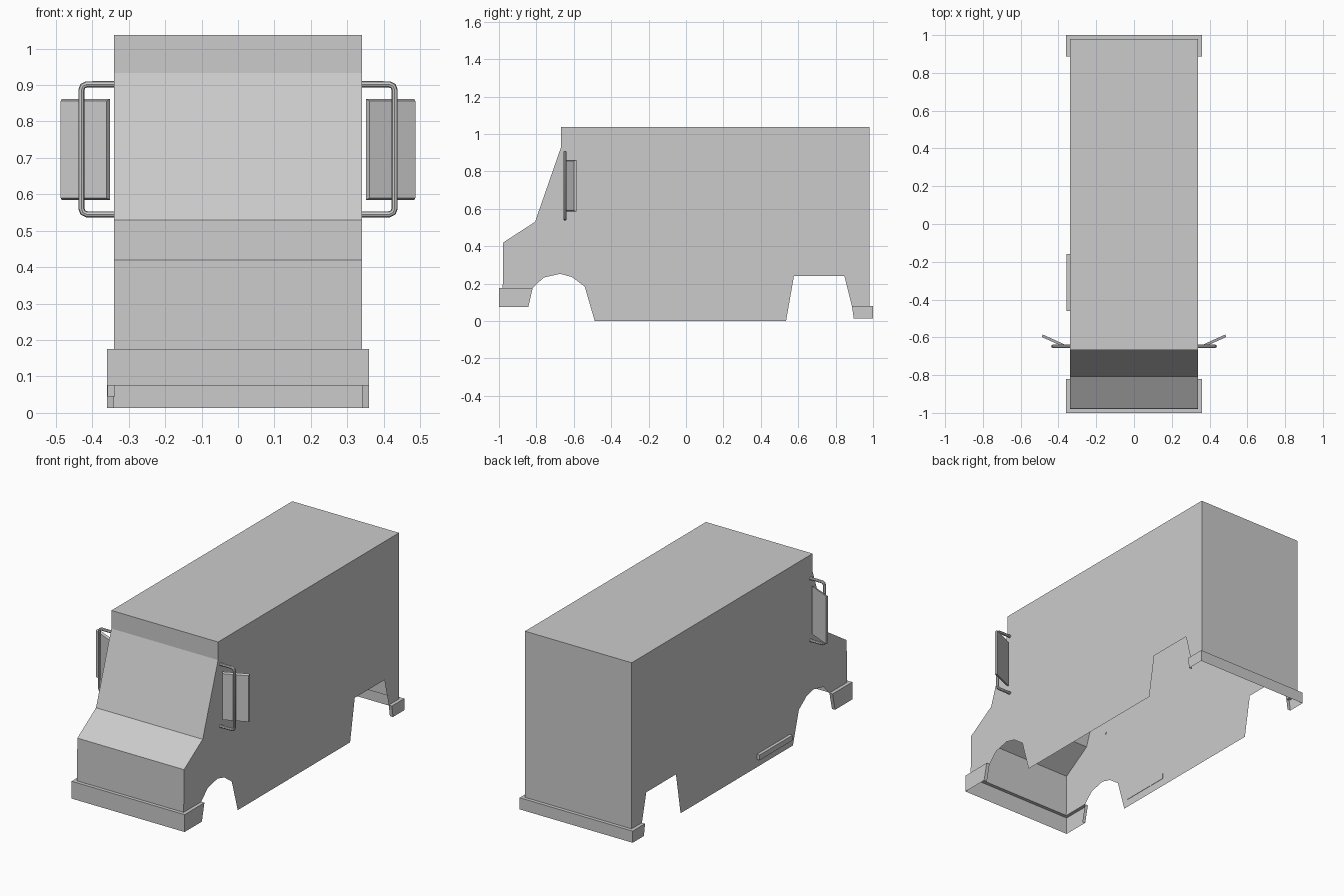
import bpy, bmesh
from mathutils import Vector

if "Cube" in bpy.data.objects:
    bpy.data.objects.remove(bpy.data.objects["Cube"])

W = 0.34      # half width of the body
LIP = 0.02    # how far bumpers stick out


def make(name, polys):
    """Mesh object from a list of polygons given as point lists."""
    bm = bmesh.new()
    for p in polys:
        bm.faces.new([bm.verts.new(c) for c in p])
    bmesh.ops.remove_doubles(bm, verts=bm.verts, dist=1e-5)
    bmesh.ops.recalc_face_normals(bm, faces=bm.faces)
    me = bpy.data.meshes.new(name)
    bm.to_mesh(me)
    bm.free()
    ob = bpy.data.objects.new(name, me)
    bpy.context.collection.objects.link(ob)
    return ob


def box_polys(lo, hi):
    """Frustum from two matching four-point rings."""
    return [lo, hi] + [[lo[i], lo[(i + 1) % 4], hi[(i + 1) % 4], hi[i]] for i in range(4)]


# Body shell: open underneath, side profile in (y, z)
skin = [(-0.98, 0.175), (-0.977, 0.42), (-0.807, 0.53), (-0.667, 0.933),
        (-0.667, 1.037), (0.98, 1.037), (0.98, 0.08)]
under = [(0.887, 0.08), (0.847, 0.24), (0.577, 0.24), (0.535, 0.0), (-0.488, 0.0),
         (-0.542, 0.185), (-0.61, 0.235), (-0.673, 0.252), (-0.762, 0.232), (-0.82, 0.175)]
polys = [[(x, y, z) for y, z in skin + under] for x in (-W, W)]
for (y0, z0), (y1, z1) in zip(skin, skin[1:]):
    polys.append([(-W, y0, z0), (W, y0, z0), (W, y1, z1), (-W, y1, z1)])
make("van_body", polys)


# Bumpers: wrap-around ledge and skirt with closed ends
def bumper(name, face, out, end_top, end_low, top, low):
    def ring(w, y, end, z):
        return [(w, end, z), (w, y, z), (-w, y, z), (-w, end, z)]
    a = ring(W, face, end_top, top)
    b = ring(W + LIP, out, end_top, top)
    c = ring(W + LIP, out, end_low, low)
    d = ring(W, face, end_low, low)
    polys = [[a[i], b[i], c[i], d[i]] for i in (0, 3)]
    for p, q in ((a, b), (b, c)):
        polys += [[p[i], p[i + 1], q[i + 1], q[i]] for i in range(3)]
    make(name, polys)


bumper("front_bumper", -0.98, -1.0, -0.82, -0.843, 0.175, 0.075)
bumper("rear_bumper", 0.98, 1.0, 0.887, 0.897, 0.08, 0.013)

# Side step on the left
make("side_step", box_polys(
    *[[(-0.358, -0.46, z), (-0.338, -0.46, z), (-0.338, -0.16, z), (-0.358, -0.16, z)]
      for z in (0.045, 0.075)]))

# Mirrors with looped brackets
for s, side in ((1, "right"), (-1, "left")):
    path = [(0.337, 0.902), (0.415, 0.902), (0.426, 0.897), (0.430, 0.886),
            (0.430, 0.561), (0.426, 0.550), (0.415, 0.545), (0.337, 0.545)]
    cu = bpy.data.curves.new(side + "_mirror_bracket", 'CURVE')
    cu.dimensions = '3D'
    cu.bevel_depth = 0.0085
    cu.bevel_resolution = 2
    cu.use_fill_caps = True
    sp = cu.splines.new('POLY')
    sp.points.add(len(path) - 1)
    for pt, (x, z) in zip(sp.points, path):
        pt.co = (s * x, -0.647, z, 1)
    arm = bpy.data.objects.new(side + "_mirror_bracket", cu)
    bpy.context.collection.objects.link(arm)
    bpy.ops.object.select_all(action='DESELECT')
    arm.select_set(True)
    bpy.context.view_layer.objects.active = arm
    bpy.ops.object.convert(target='MESH')
    bpy.ops.object.shade_smooth_by_angle()

    # Angled mirror housing, slightly tapered to its front
    along = Vector((0.91, 0.41, 0))
    ahead = Vector((0.41, -0.91, 0))
    mid = Vector((0.421, -0.621, 0.723))
    rings = []
    for depth, hw, hh in ((-0.007, 0.073, 0.138), (0.007, 0.069, 0.133)):
        ring = []
        for u, v in ((-1, -1), (1, -1), (1, 1), (-1, 1)):
            p = mid + ahead * depth + along * (u * hw) + Vector((0, 0, v * hh))
            ring.append((s * p.x, p.y, p.z))
        rings.append(ring)
    make(side + "_mirror", box_polys(*rings))
